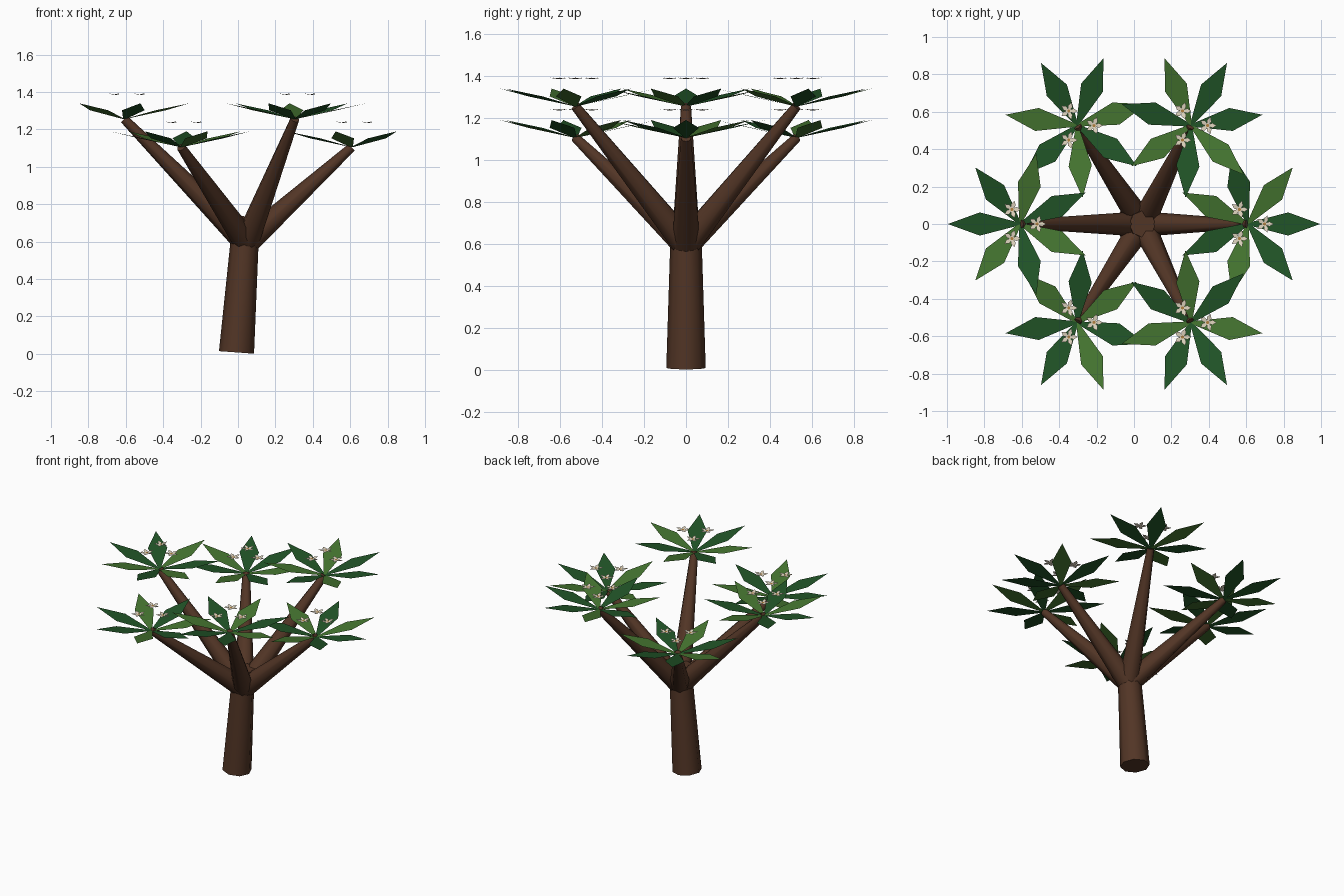
import bpy, bmesh, math
from mathutils import Vector, Matrix

cube = bpy.data.objects.get("Cube")
if cube:
    bpy.data.objects.remove(cube, do_unlink=True)


def material(name, rgb):
    m = bpy.data.materials.new(name)
    m.use_nodes = True
    color = (*rgb, 1)
    m.diffuse_color = color
    bsdf = m.node_tree.nodes["Principled BSDF"]
    bsdf.inputs["Base Color"].default_value = color
    bsdf.inputs["Roughness"].default_value = 0.8
    return m


BARK = material("bark_brown", (0.085, 0.036, 0.019))
DARK = material("dark_leaf_green", (0.015, 0.088, 0.02))
LIGHT = material("light_leaf_green", (0.06, 0.18, 0.03))
CREAM = material("petal_cream", (0.76, 0.68, 0.53))
GOLD = material("flower_centre_gold", (0.45, 0.22, 0.05))


def add_object(name, bm, mats):
    mesh = bpy.data.meshes.new(name)
    bm.to_mesh(mesh)
    bm.free()
    for m in mats:
        mesh.materials.append(m)
    obj = bpy.data.objects.new(name, mesh)
    bpy.context.collection.objects.link(obj)
    return obj


def limb(name, start, end, r1, r2, sides=8):
    """Tapered cylinder whose ends are square to its axis."""
    start, end = Vector(start), Vector(end)
    axis = end - start
    bm = bmesh.new()
    bmesh.ops.create_cone(bm, cap_ends=True, segments=sides, radius1=r1,
                          radius2=r2, depth=axis.length)
    turn = axis.to_track_quat('Z', 'Y').to_matrix().to_4x4()
    bm.transform(Matrix.Translation((start + end) / 2) @ turn)
    obj = add_object(name, bm, [BARK])
    bpy.ops.object.select_all(action='DESELECT')
    obj.select_set(True)
    bpy.context.view_layer.objects.active = obj
    bpy.ops.object.shade_smooth_by_angle(angle=math.radians(50))


def blade(bm, origin, angle, length, width, rise, widest, base, mat):
    """Flat pointed leaf or petal, rising from its origin."""
    out = Vector((math.cos(angle), math.sin(angle), rise / length))
    side = Vector((-math.sin(angle), math.cos(angle), 0))
    half = [(0, base), (widest * length, width)]
    outline = [(d, -w) for d, w in half] + [(length, 0)] + [(d, w) for d, w in reversed(half)]
    face = bm.faces.new([bm.verts.new(origin + out * d + side * w) for d, w in outline])
    face.material_index = mat


def leaf_crown(name, centre, heading):
    bm = bmesh.new()
    for i in range(7):
        blade(bm, centre, heading + i * math.tau / 7, 0.387, 0.062, 0.085, 0.56, 0.006, i % 2)
    add_object(name, bm, [DARK, LIGHT])


def flower(name, centre):
    bm = bmesh.new()
    for i in range(5):
        blade(bm, centre, i * math.tau / 5, 0.048, 0.013, 0.007, 0.55, 0.004, 0)
    disc = bmesh.ops.create_circle(bm, cap_ends=True, segments=6, radius=0.009,
                                   matrix=Matrix.Translation(centre + Vector((0, 0, 0.003))))
    for f in disc["verts"][0].link_faces:
        f.material_index = 1
    add_object(name, bm, [CREAM, GOLD])


# Leaning trunk
limb("trunk", (-0.008, 0, 0.008), (0.045, 0, 0.735), 0.094, 0.071)

# Six branches at alternating heights, each with a leaf crown and three flowers
for k in range(6):
    heading = k * math.tau / 6
    height = 1.255 if k % 2 else 1.105
    tip = Vector((0.608 * math.cos(heading), 0.608 * math.sin(heading), height))
    limb(f"branch_{k + 1}", (0.045, 0, 0.595), tip, 0.068, 0.024)
    leaf_crown(f"leaf_crown_{k + 1}", tip, heading)
    for j in range(3):
        a = j * math.tau / 3
        spot = tip + Vector((0.09 * math.cos(a), 0.09 * math.sin(a), 0.13))
        flower(f"flower_{k + 1}_{j + 1}", spot)
